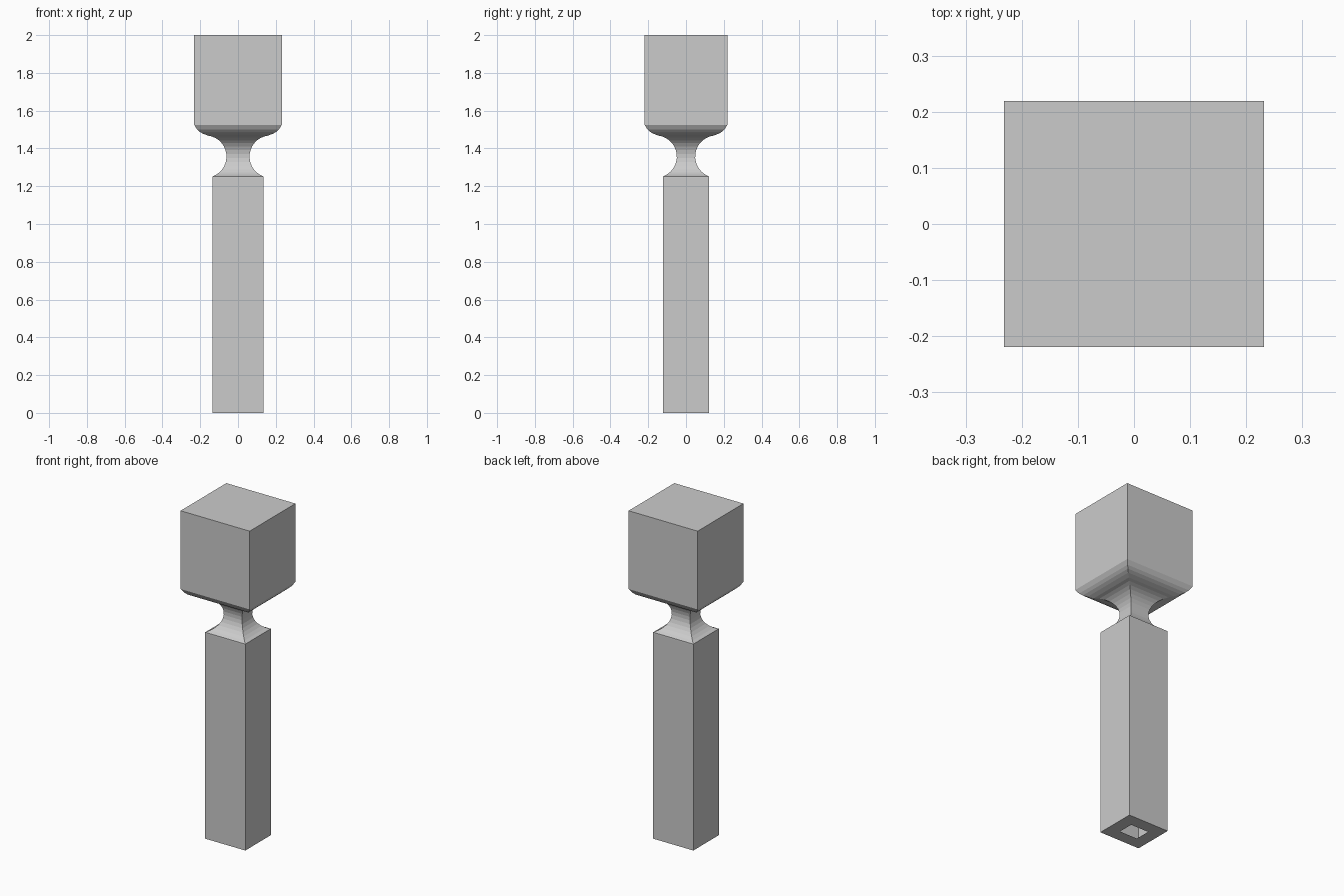
import bpy, bmesh, math

if "Cube" in bpy.data.objects:
    bpy.data.objects.remove(bpy.data.objects["Cube"])

DY = 0.0125  # the rectangular section is slightly narrower in y

# Half-width / height profile: open base rim, shaft, neck cove, rounded head
profile = [(0.06, 0.0), (0.135, 0.0), (0.135, 1.243)]
cx, cz, r = 0.173, 1.357, 0.112
steps = 14
for i in range(steps + 1):
    a = math.radians(250 + (97 - 250) * i / steps)
    profile.append((cx + r * math.cos(a), cz + r * math.sin(a)))
profile += [(0.185, 1.478), (0.203, 1.488), (0.217, 1.501),
            (0.2317, 1.525), (0.2317, 2.0)]

# Sweep the profile around a rectangle, with mitred corners
bm = bmesh.new()
rings = []
for w, z in profile:
    rings.append([bm.verts.new((sx * w, sy * (w - DY), z))
                  for sx, sy in ((-1, -1), (1, -1), (1, 1), (-1, 1))])
for low, high in zip(rings, rings[1:]):
    for k in range(4):
        n = (k + 1) % 4
        bm.faces.new((low[k], low[n], high[n], high[k]))

# Flat top of the head
bm.faces.new(rings[-1])

mesh = bpy.data.meshes.new("square_post")
bm.to_mesh(mesh)
bm.free()
post = bpy.data.objects.new("square_post", mesh)
bpy.context.collection.objects.link(post)
